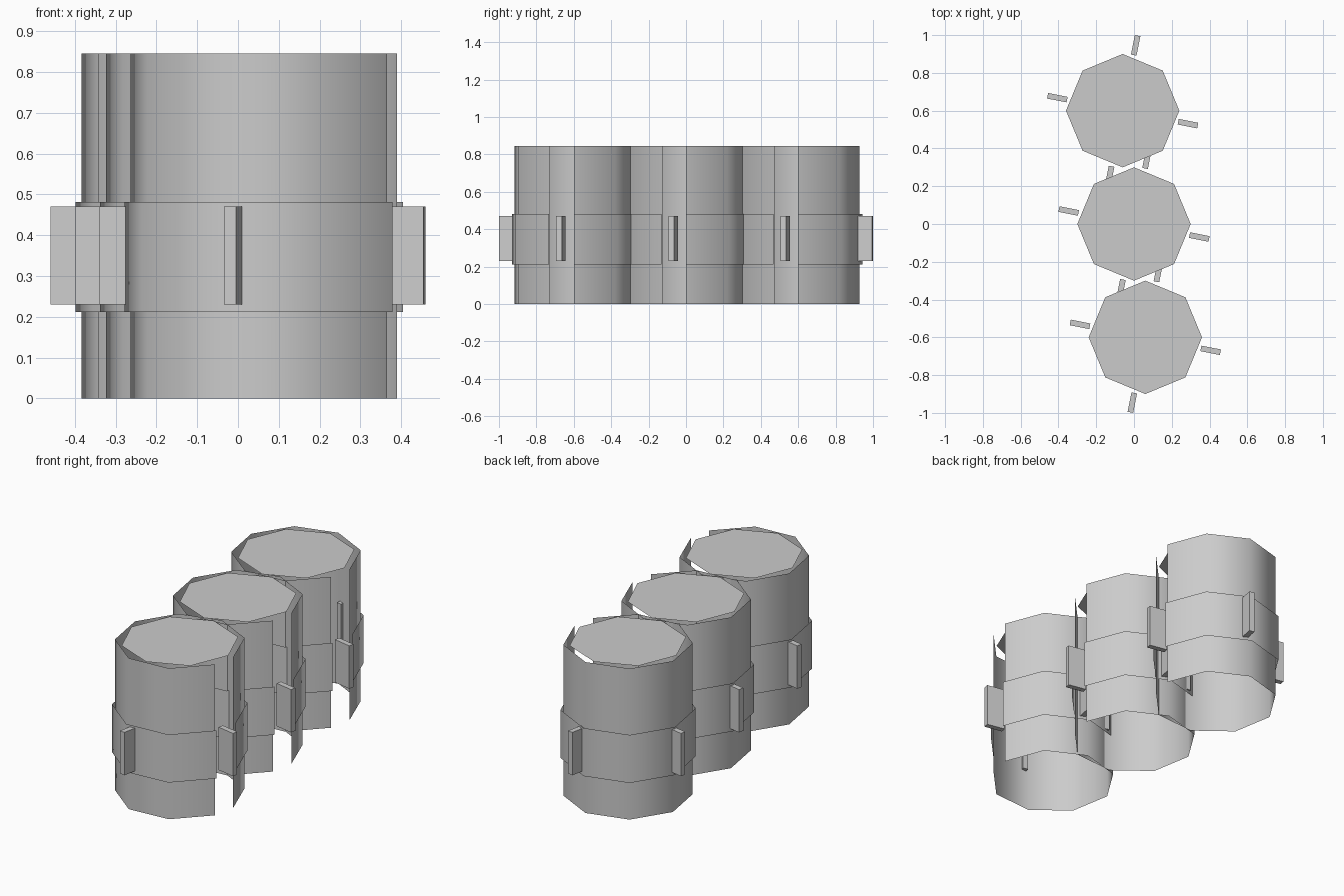
import bpy, bmesh, math
from mathutils import Matrix

if "Cube" in bpy.data.objects:
    bpy.data.objects.remove(bpy.data.objects["Cube"])

grey = bpy.data.materials.new("light_grey")
grey.diffuse_color = (0.6, 0.6, 0.6, 1)
grey.use_nodes = True
grey.node_tree.nodes["Principled BSDF"].inputs["Base Color"].default_value = grey.diffuse_color


def finish(bm, name, centre, smooth=False):
    me = bpy.data.meshes.new(name)
    bm.to_mesh(me)
    bm.free()
    me.materials.append(grey)
    for p in me.polygons:
        p.use_smooth = smooth
    ob = bpy.data.objects.new(name, me)
    ob.location = (centre[0], centre[1], 0)
    bpy.context.collection.objects.link(ob)
    return ob


def open_shell(name, centre, radius, z0, z1, sweep=337.5, steps=8):
    """Thin upright sheet swept round the axis, leaving a narrow slot open."""
    bm = bmesh.new()
    pairs = []
    for i in range(steps + 1):
        a = math.radians(sweep * i / steps)
        x, y = radius * math.cos(a), radius * math.sin(a)
        pairs.append((bm.verts.new((x, y, z0)), bm.verts.new((x, y, z1))))
    for (a0, a1), (b0, b1) in zip(pairs, pairs[1:]):
        bm.faces.new((a0, b0, b1, a1))
    return finish(bm, name, centre, smooth=True)


def lid(name, centre, radius, z):
    bm = bmesh.new()
    bmesh.ops.create_circle(bm, cap_ends=True, segments=8, radius=radius,
                            matrix=Matrix.Translation((0, 0, z)))
    for f in bm.faces:
        if f.normal.z < 0:
            f.normal_flip()
    return finish(bm, name, centre)


def fins(name, centre, r0, r1, width, z0, z1):
    """Four radial plates, the first one centred on the slot."""
    bm = bmesh.new()
    for k in range(4):
        m = (Matrix.Rotation(math.radians(-11.25 + 90 * k), 4, 'Z')
             @ Matrix.Translation(((r0 + r1) / 2, 0, (z0 + z1) / 2))
             @ Matrix.Diagonal((r1 - r0, width, z1 - z0, 1)))
        bmesh.ops.create_cube(bm, size=1, matrix=m)
    return finish(bm, name, centre)


# three drums in a slightly slanted row
for tag, c in (("front", (0.06, -0.6)), ("middle", (0, 0)), ("back", (-0.06, 0.6))):
    open_shell(tag + "_drum_wall", c, 0.33, 0, 0.845)
    open_shell(tag + "_drum_band", c, 0.345, 0.212, 0.481)
    lid(tag + "_drum_lid", c, 0.3, 0.845)
    fins(tag + "_drum_fins", c, 0.3, 0.405, 0.03, 0.23, 0.47)
